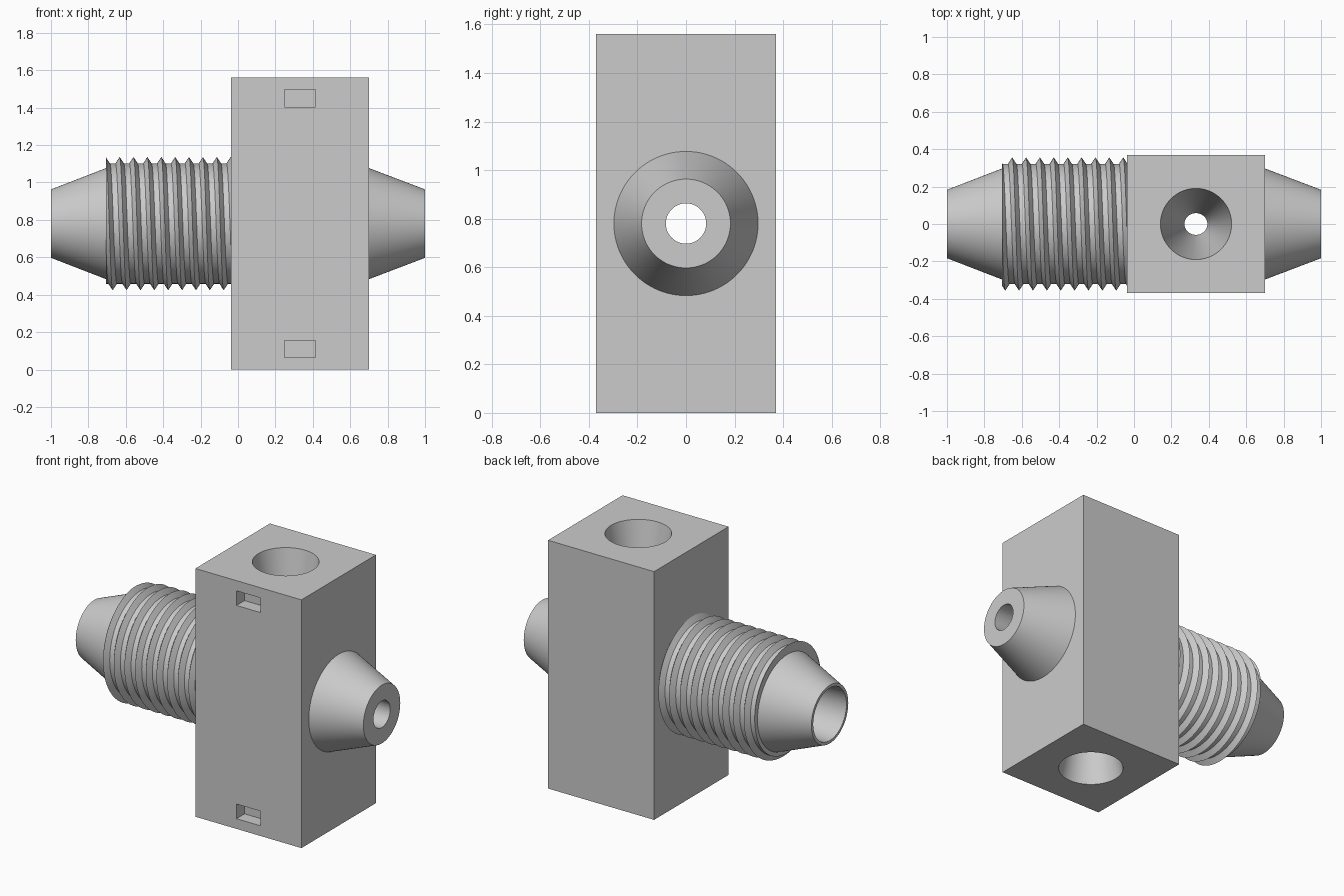
import bpy, bmesh, math
from mathutils import Matrix

if "Cube" in bpy.data.objects:
    bpy.data.objects.remove(bpy.data.objects["Cube"])

ZC = 0.78                       # height of the horizontal axis
X0, X1 = -0.037, 0.70           # block ends
XC = (X0 + X1) / 2
XS = -0.705                     # start of the threaded section
HALF, HEIGHT = 0.37, 1.56
SEG = 96

grey = bpy.data.materials.new("light_grey")
grey.diffuse_color = (0.6, 0.6, 0.6, 1)
grey.use_nodes = True
grey.node_tree.nodes["Principled BSDF"].inputs["Base Color"].default_value = grey.diffuse_color


def bore(x):
    """Radius of the tapered axial bore."""
    return 0.165 + (x + 1) / 2 * (0.083 - 0.165)


def finish(name, bm):
    bmesh.ops.recalc_face_normals(bm, faces=bm.faces)
    me = bpy.data.meshes.new(name)
    bm.to_mesh(me)
    bm.free()
    ob = bpy.data.objects.new(name, me)
    me.materials.append(grey)
    bpy.context.collection.objects.link(ob)
    return ob


def lathe(name, profile, caps=False, matrix=Matrix.Translation((0, 0, ZC))):
    """Spin (x, radius) points around the x axis."""
    bm = bmesh.new()
    rings = []
    for x, r in profile:
        rings.append([bm.verts.new((x, r * math.cos(a), r * math.sin(a)))
                      for a in (2 * math.pi * i / SEG for i in range(SEG))])
    for a, b in zip(rings, rings[1:]):
        for i in range(SEG):
            j = (i + 1) % SEG
            bm.faces.new((a[i], a[j], b[j], b[i]))
    if caps:
        bm.faces.new(rings[0])
        bm.faces.new(rings[-1])
    bm.transform(matrix)
    return finish(name, bm)


def box(name, lo, hi):
    bm = bmesh.new()
    bmesh.ops.create_cube(bm, size=1)
    for v in bm.verts:
        v.co = [h if c > 0 else l for c, l, h in zip(v.co, lo, hi)]
    return finish(name, bm)


def cut(target, cutter):
    mod = target.modifiers.new("cut", 'BOOLEAN')
    mod.operation, mod.solver, mod.object = 'DIFFERENCE', 'EXACT', cutter
    bpy.context.view_layer.objects.active = target
    bpy.ops.object.modifier_apply(modifier=mod.name)
    bpy.data.objects.remove(cutter)


def smooth(ob):
    bpy.ops.object.select_all(action='DESELECT')
    ob.select_set(True)
    bpy.context.view_layer.objects.active = ob
    bpy.ops.object.shade_smooth_by_angle(angle=math.radians(25))


# Block with axial bore, hourglass vertical hole and two shallow front slots
block = box("valve_block", (X0, -HALF, 0), (X1, HALF, HEIGHT))
cut(block, lathe("bore_cutter", [(x, bore(x)) for x in (-0.2, 0.8)], True))
e = 0.1
k = (0.19 - 0.04) / ZC
upright = Matrix.Translation((XC, 0, ZC)) @ Matrix.Rotation(-math.pi / 2, 4, 'Y')
cut(block, lathe("hole_cutter", [(-ZC - e, 0.19 + k * e), (0, 0.04),
                                 (ZC + e, 0.19 + k * e)], True, upright))
for zc in (0.11, HEIGHT - 0.11):
    cut(block, box("slot_cutter", (XC - 0.083, -HALF - 0.1, zc - 0.046),
                   (XC + 0.083, -HALF + 0.08, zc + 0.046)))
smooth(block)

# Left nozzle: tapered tip and threaded barrel, with its bore
smooth(lathe("threaded_nozzle", [(X0, 0.322), (XS, 0.322), (XS, 0.297),
                                 (-1, 0.183), (-1, bore(-1)), (X0, bore(X0))]))

# Right nozzle
smooth(lathe("outlet_nozzle", [(X1, 0.297), (1, 0.183),
                               (1, bore(1)), (X1, bore(X1))]))

# Helical thread ridge, trimmed flat at both ends of the barrel
PITCH, STEPS = 0.0742, 72
bm = bmesh.new()
rows = []
for n in range(-STEPS, 10 * STEPS + 1):
    t = n / STEPS
    a = 2 * math.pi * t
    xc = -0.707 + PITCH * t
    rows.append([bm.verts.new((xc + dx, -r * math.sin(a), ZC + r * math.cos(a)))
                 for dx, r in ((-0.025, 0.318), (0, 0.356), (0.025, 0.318))])
for a, b in zip(rows, rows[1:]):
    for i in range(3):
        j = (i + 1) % 3
        bm.faces.new((a[i], a[j], b[j], b[i]))
for x, nx in ((XS, -1), (X0, 1)):
    geom = bm.verts[:] + bm.edges[:] + bm.faces[:]
    res = bmesh.ops.bisect_plane(bm, geom=geom, plane_co=(x, 0, 0),
                                 plane_no=(nx, 0, 0), clear_outer=True)
    edges = [g for g in res["geom_cut"] if isinstance(g, bmesh.types.BMEdge)]
    bmesh.ops.holes_fill(bm, edges=edges, sides=0)
smooth(finish("thread_ridge", bm))
